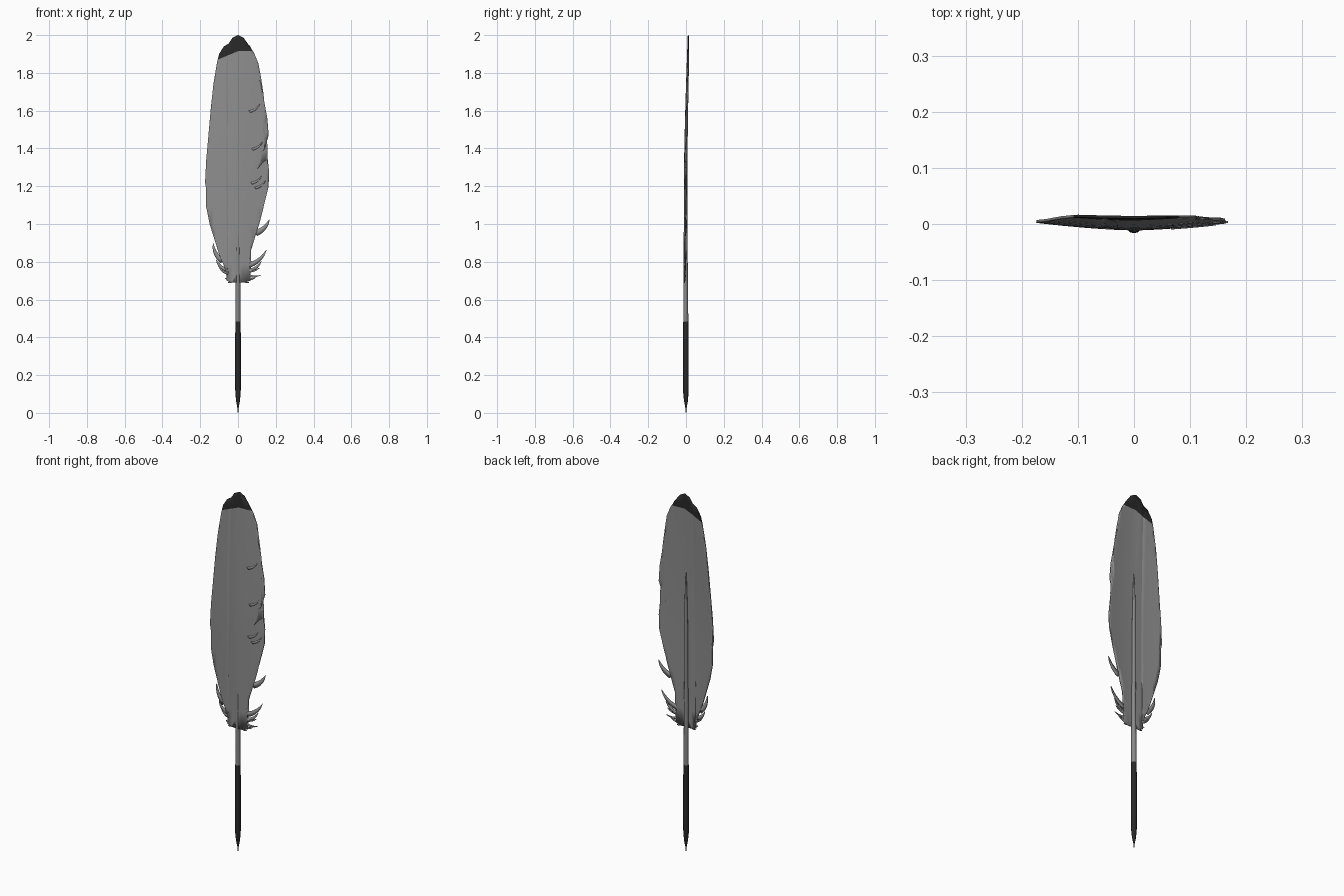
import bpy, bmesh, math
from mathutils import Vector

if "Cube" in bpy.data.objects:
    bpy.data.objects.remove(bpy.data.objects["Cube"])


def material(name, v):
    m = bpy.data.materials.new(name)
    m.diffuse_color = (v, v, v, 1)
    m.use_nodes = True
    m.node_tree.nodes["Principled BSDF"].inputs["Base Color"].default_value = m.diffuse_color
    return m


GREY = material("feather grey", 0.27)
SHAFT = material("shaft grey", 0.25)
DARK = material("charcoal", 0.022)


def vane_y(x, z):
    """Gentle cupping: the middle is forward and the tip bends back."""
    bend = 0.021 * (max(0, z - 1.2) / 0.8) ** 1.5
    return -0.009 + bend + 0.013 * (abs(x) / 0.17) ** 1.5


def finish(name, bm, mats, thickness=0):
    me = bpy.data.meshes.new(name)
    bm.to_mesh(me)
    bm.free()
    for m in mats:
        me.materials.append(m)
    ob = bpy.data.objects.new(name, me)
    bpy.context.collection.objects.link(ob)
    if thickness:
        s = ob.modifiers.new("thickness", 'SOLIDIFY')
        s.thickness = thickness
        s.offset = 0
    bpy.ops.object.select_all(action='DESELECT')
    ob.select_set(True)
    bpy.context.view_layer.objects.active = ob
    bpy.ops.object.shade_smooth_by_angle(angle=math.radians(40))
    return ob


def cut(bm, co, no):
    bmesh.ops.bisect_plane(bm, geom=bm.verts[:] + bm.edges[:] + bm.faces[:],
                           plane_co=co, plane_no=no, dist=1e-5)


# Vane: outline with notches, sliced into strips and then cupped
left = [(-0.03, 1.985), (-0.05, 1.955), (-0.075, 1.94), (-0.1, 1.90), (-0.11, 1.86),
        (-0.13, 1.74), (-0.145, 1.60), (-0.158, 1.45), (-0.168, 1.34), (-0.174, 1.22),
        (-0.16, 1.14), (-0.166, 1.08), (-0.15, 1.0), (-0.125, 0.92), (-0.10, 0.84),
        (-0.075, 0.78), (-0.055, 0.73), (-0.06, 0.70), (-0.035, 0.69)]
right = [(0.035, 0.69), (0.065, 0.70), (0.06, 0.74), (0.055, 0.80), (0.07, 0.865),
         (0.09, 0.93), (0.105, 0.99), (0.135, 1.09), (0.162, 1.20), (0.164, 1.28),
         (0.157, 1.345), (0.13, 1.325), (0.098, 1.285), (0.125, 1.34), (0.105, 1.365),
         (0.14, 1.395), (0.162, 1.47), (0.155, 1.56), (0.14, 1.64), (0.12, 1.75),
         (0.106, 1.765), (0.113, 1.80), (0.108, 1.85), (0.085, 1.905), (0.068, 1.91),
         (0.055, 1.95), (0.03, 1.985)]
bm = bmesh.new()
bm.faces.new([bm.verts.new((x, 0, z)) for x, z in [(0, 2.0)] + left + right])
bmesh.ops.triangulate(bm, faces=bm.faces[:])
for i in range(-5, 6):
    cut(bm, (i * 0.03, 0, 0), (1, 0, 0))
for i in range(1, 14):
    cut(bm, (0, 0, 0.69 + i * 0.1), (0, 0, 1))
cut(bm, (0, 0, 1.915), (0, 0, 1))
cut(bm, (0, 0, 1.915), (-0.42, 0, 1))
for f in bm.faces:
    c = f.calc_center_median()
    f.material_index = int(c.z > 1.915 + min(0, 0.42 * c.x))
for v in bm.verts:
    v.co.y = vane_y(v.co.x, v.co.z)
bmesh.ops.recalc_face_normals(bm, faces=bm.faces[:])
finish("vane", bm, [GREY, DARK], 0.005)


# Barbs: curved tapering slivers
def add_barb(bm, x0, z0, x1, z1, w, lift=0.0):
    a, b = Vector((x0, 0, z0)), Vector((x1, 0, z1))
    d = (b - a).normalized()
    n = Vector((-d.z, 0, d.x))
    sag = 0.12 * (b - a).length * (-1 if x1 > x0 else 1)
    rows = []
    for i in range(6):
        t = i / 5
        c = a.lerp(b, t) - n * (-sag) * 4 * t * (1 - t)
        h = w * (1 - t) ** 0.7 / 2 + 0.0008
        row = []
        for s in (-1, 1):
            p = c + n * h * s
            p.y = vane_y(p.x, p.z) - lift
            row.append(bm.verts.new(p))
        rows.append(row)
    for p, q in zip(rows, rows[1:]):
        bm.faces.new((p[0], p[1], q[1], q[0]))


loose = [(0.09, 0.95, 0.167, 1.025, 0.035), (0.05, 0.78, 0.15, 0.862, 0.03),
         (0.05, 0.75, 0.125, 0.805, 0.022), (0.04, 0.755, 0.115, 0.768, 0.018),
         (0.04, 0.735, 0.122, 0.73, 0.014), (0.04, 0.71, 0.095, 0.718, 0.014),
         (-0.08, 0.80, -0.132, 0.90, 0.03), (-0.06, 0.755, -0.115, 0.81, 0.025),
         (-0.05, 0.74, -0.10, 0.772, 0.018), (-0.04, 0.71, -0.07, 0.715, 0.014),
         (-0.03, 0.70, -0.055, 0.69, 0.012), (0.03, 0.70, 0.06, 0.69, 0.012)]
bm = bmesh.new()
for b in loose:
    add_barb(bm, *b)
bmesh.ops.recalc_face_normals(bm, faces=bm.faces[:])
finish("loose_barbs", bm, [GREY], 0.004)

# Ruffled barbs lying proud of the right half of the vane
bm = bmesh.new()
for x, z in [(0.07, 1.215), (0.09, 1.19), (0.075, 1.395), (0.06, 1.595)]:
    add_barb(bm, x, z, x + 0.055, z + 0.04, 0.012, 0.001)
finish("ruffled_barbs", bm, [GREY], 0.006)


# Shaft: round tapering tube from rows of (height, radius, depth)
def tube(name, rows, mat, sides=12):
    bm = bmesh.new()
    rings = []
    for z, r, y in rows:
        rings.append([bm.verts.new((r * math.cos(2 * math.pi * k / sides),
                                    y + r * math.sin(2 * math.pi * k / sides), z))
                      for k in range(sides)])
    for p, q in zip(rings, rings[1:]):
        for k in range(sides):
            j = (k + 1) % sides
            bm.faces.new((p[k], p[j], q[j], q[k]))
    bm.faces.new(rings[0][::-1])
    bm.faces.new(rings[-1])
    finish(name, bm, [mat])


tube("quill_base", [(0, 0.001, 0), (0.03, 0.004, 0), (0.06, 0.010, 0), (0.11, 0.0145, -0.001),
                    (0.25, 0.0155, -0.001), (0.40, 0.015, -0.001), (0.485, 0.0135, -0.001)], DARK)
tube("quill_shaft", [(0.48, 0.0133, -0.001), (0.70, 0.0125, -0.002), (0.85, 0.0115, -0.003),
                     (0.95, 0.010, -0.002), (1.10, 0.009, -0.001), (1.25, 0.0085, -0.002),
                     (1.40, 0.007, 0.0), (1.52, 0.004, 0.001), (1.57, 0.001, 0.001)], SHAFT)
